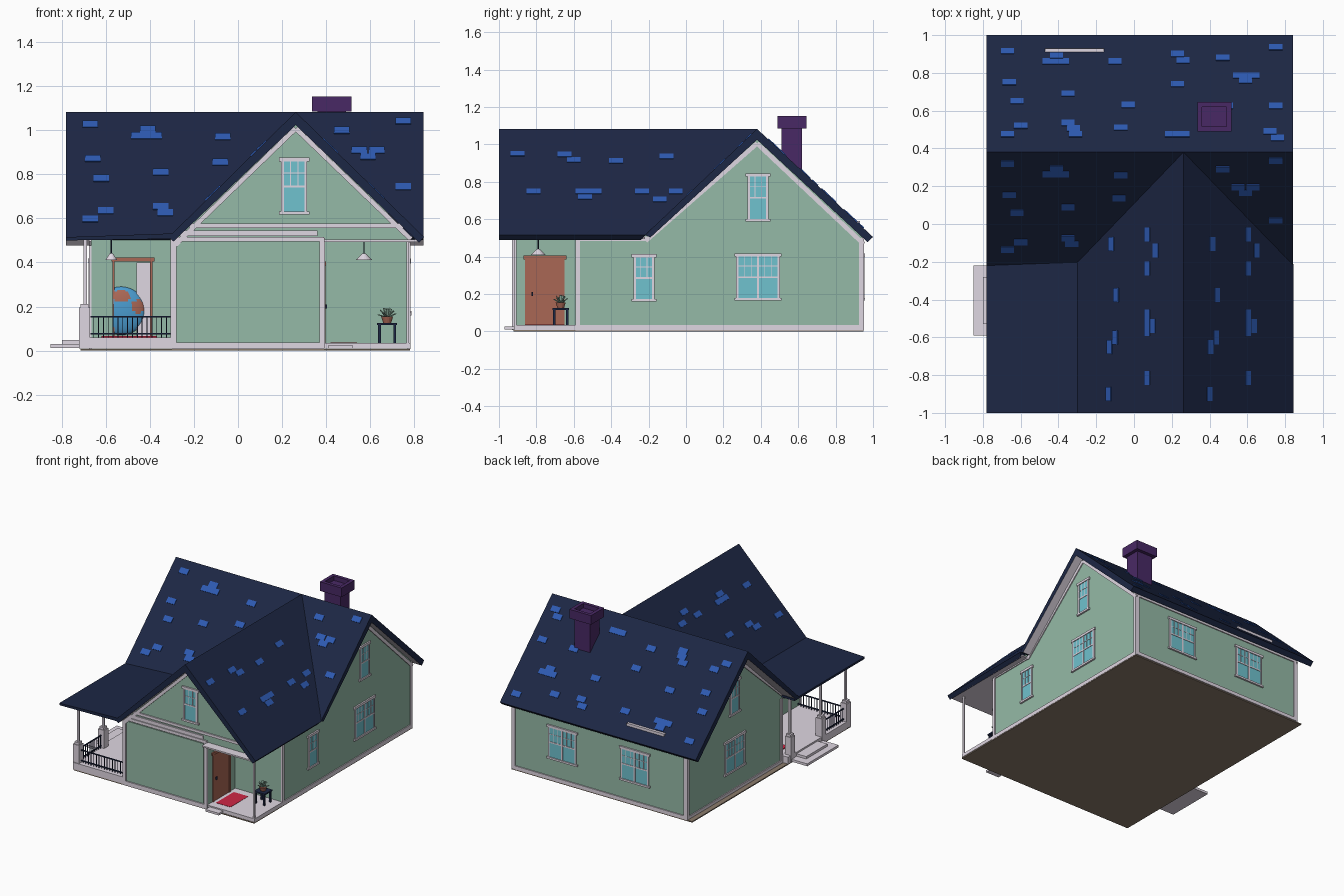
import bpy, bmesh, math
from mathutils import Matrix, Vector

if "Cube" in bpy.data.objects:
    bpy.data.objects.remove(bpy.data.objects["Cube"])

COL = {'wall_green': (.3, .49, .385), 'trim_lilac': (.74, .68, .76), 'roof_navy': (.012, .02, .058),
       'shingle_blue': (.026, .1, .44), 'chimney_purple': (.066, .022, .13), 'door_brown': (.4, .135, .09),
       'mat_red': (.62, .02, .06), 'glass_teal': (.16, .54, .62), 'base_brown': (.26, .2, .15),
       'ocean_blue': (.07, .33, .62)}
MATS = {}
for k, c in COL.items():
    MATS[k] = bpy.data.materials.new(k)
    MATS[k].diffuse_color = (*c, 1)
G, W, N, B, P, D, R, T, U, O = COL

def finish(name, bm, mats):
    bmesh.ops.recalc_face_normals(bm, faces=bm.faces)
    if mats == [N]:
        # roofs have a pale underside
        mats = [N, W]
        for f in bm.faces:
            f.material_index = int(f.normal.z < -.3 and f.calc_area() > .3)
    me = bpy.data.meshes.new(name)
    bm.to_mesh(me)
    bm.free()
    for m in mats:
        me.materials.append(MATS[m])
    ob = bpy.data.objects.new(name, me)
    bpy.context.collection.objects.link(ob)
    return ob

def box(x0, x1, y0, y1, z0, z1):
    return (Matrix.Translation(((x0 + x1) / 2, (y0 + y1) / 2, (z0 + z1) / 2))
            @ Matrix.Diagonal((x1 - x0, y1 - y0, z1 - z0, 1)))

def beam(a, b, w, t, n):
    # box from a to b, width w in the plane, thickness t along n
    a, b, n = Vector(a), Vector(b), Vector(n)
    d = b - a
    s = n.cross(d).normalized() * w
    m = Matrix((d, s, n * t)).transposed().to_4x4()
    m.translation = (a + b) / 2
    return m

def boxes(name, items, M=Matrix()):
    # items: (matrix, colour)
    bm = bmesh.new()
    mats = list(dict.fromkeys(c for _, c in items))
    for m, c in items:
        r = bmesh.ops.create_cube(bm, size=1, matrix=M @ m)
        for f in {f for v in r['verts'] for f in v.link_faces}:
            f.material_index = mats.index(c)
    return finish(name, bm, mats)

def prism(name, pts, axis, a, b, col):
    # profile pushed along x or y; b may depend on the height
    bm = bmesh.new()
    fb = b if callable(b) else (lambda v: b)
    put = (lambda t, u, v: (t, u, v)) if axis == 'x' else (lambda t, u, v: (u, t, v))
    A = [bm.verts.new(put(a, u, v)) for u, v in pts]
    C = [bm.verts.new(put(fb(v), u, v)) for u, v in pts]
    bm.faces.new(A)
    bm.faces.new(C[::-1])
    for i in range(len(A)):
        j = (i + 1) % len(A)
        bm.faces.new((A[i], A[j], C[j], C[i]))
    return finish(name, bm, [col])

def cone(name, c, r1, r2, h, col, n=16):
    bm = bmesh.new()
    bmesh.ops.create_cone(bm, cap_ends=True, segments=n, radius1=r1, radius2=r2, depth=h,
                          matrix=Matrix.Translation(c))
    return finish(name, bm, [col])

# foundation and floors
boxes('base', [(box(-.67, .782, -.92, .95, .009, .035), W), (box(-.72, -.3, -.925, -.18, .009, .06), W)])
boxes('underside', [(box(-.715, .78, -.922, .948, 0, .008), U)])
boxes('side_steps', [(box(-.85, -.7, -.59, -.22, .012, .03), W), (box(-.8, -.7, -.53, -.28, .03, .048), W)])
boxes('front_step', [(box(.41, .52, -.97, -.9, .01, .026), W)])

# walls
prism('main_walls', [(.945, .01), (.945, .5), (.38, 1.04), (-.18, .51), (-.18, .01)], 'x', -.67, .775, G)
boxes('garage_walls', [(box(-.3, .39, -.92, -.1, .01, .52), G), (box(.3, .775, -.59, -.1, .01, .52), G)])
prism('gable_wall', [(-.3, .505), (.775, .505), (.775, .53), (.262, 1.04), (-.26, .53)], 'y', -.92, .3, G)

# roofs
K = .95
prism('main_roof', [(1, .505), (.38, 1.083), (-.22, .515), (-.19, .503), (.38, 1.025), (.97, .478)],
      'x', -.78, .842, N)
prism('front_gable_roof', [(-.315, .515), (.262, 1.083), (.845, .515), (.822, .49), (.262, 1.023), (-.293, .495)],
      'y', -1, lambda v: .38 - (1.08 - v) / K, N)
prism('porch_roof', [(-.78, .515), (-.29, .532), (-.29, .507), (-.78, .5)], 'y', -1, -.17, N)
boxes('entrance_ceiling', [(box(.39, .825, -.985, -.22, .493, .504), W)])
boxes('roof_vent', [(box(-.47, -.16, .91, .93, .56, .59), W)])

# blue shingles, given in top view positions
ang = math.atan(K)
def tile(x, y, z, rx, ry, sx, sy):
    return (Matrix.Translation((x, y, z)) @ Matrix.Rotation(rx, 4, 'X') @ Matrix.Rotation(ry, 4, 'Y')
            @ Matrix.Diagonal((sx, sy, .008, 1)), B)
back = [(-.67, .915), (-.41, .89), (-.45, .86), (-.38, .86), (-.1, .86), (.23, .9), (.26, .865), (.47, .88),
        (.75, .935), (-.66, .75), (-.62, .65), (-.35, .69), (-.03, .63), (.23, .74), (.56, .785), (.63, .785),
        (.59, .76), (.49, .625), (.75, .625), (-.6, .52), (-.67, .475), (-.35, .535), (-.32, .505), (-.31, .475),
        (-.07, .51), (.2, .475), (.26, .475), (.47, .52), (.72, .49), (.76, .455)]
front = [(-.67, .32), (-.41, .295), (-.45, .265), (-.38, .265), (-.07, .26), (-.08, .138), (-.66, .155), (-.62, .06),
         (-.35, .09), (-.6, -.095), (-.67, -.135), (-.35, -.075), (-.33, -.105), (.47, .29), (.55, .195), (.63, .195),
         (.59, .165), (.75, .335), (.75, .02)]
side = [(-.12, -.105), (.07, -.055), (.115, -.14), (.07, -.235), (-.095, -.375), (.07, -.49), (.1, -.54), (.07, -.555),
        (-.1, -.6), (-.13, -.65), (.07, -.815), (-.135, -.9)]
tiles = [tile(x, y, 1.084 - .932 * (y - .38), -ang, 0, .07, .042) for x, y in back]
tiles += [tile(x, y, 1.084 - .947 * (.38 - y), ang, 0, .07, .042) for x, y in front]
for x, y in side:
    for px, s in ((x, -1), (x + .534, 1)):
        tiles.append(tile(px, y, 1.084 - .98 * abs(px - .262), 0, s * ang, .038, .074))
boxes('shingles', tiles)

# chimney with open cap
boxes('chimney', [(box(.36, .49, .51, .62, .75, 1.12), P)]
      + [(box(.335, .36, .49, .645, 1.085, 1.153), P), (box(.49, .515, .49, .645, 1.085, 1.153), P),
         (box(.36, .49, .49, .515, 1.085, 1.153), P), (box(.36, .49, .62, .645, 1.085, 1.153), P)])

# side wall trim, both ends of the main house
for s, x, yf, nm in ((1, .776, -.59, 'right'), (-1, -.671, -.18, 'left')):
    n = (s, 0, 0)
    segs = [[(.38, 1.005), (.95, .467)], [(.38, 1.005), (-.215, .485)], [(.938, .03), (.938, .5)],
            [(yf + .01, .03), (yf + .01, .49)], [(.95, .018), (yf, .018)]]
    if s > 0:
        segs.append([(-.2, .496), (-.585, .496)])
    boxes(nm + '_wall_trim', [(beam((x, *a), (x, *b), .024, .012, n), W) for a, b in segs])
# back trim
boxes('back_trim', [(box(-.67, .775, .94, .953, .009, .035), W), (box(-.67, -.645, .94, .953, .009, .5), W),
                    (box(.75, .775, .94, .953, .009, .5), W), (box(-.67, .775, .94, .953, .475, .5), W)])
# front gable and garage trim
f = (0, -1, 0)
front_lines = [((.262, 1.008), (-.29, .475), .022), ((.262, 1.008), (.785, .505), .022), ((-.22, .567), (.77, .567), .02),
               ((-.28, .533), (.36, .533), .026), ((-.29, .505), (.39, .505), .022), ((-.293, .01), (-.293, .51), .026),
               ((.382, .01), (.382, .51), .026), ((-.3, .022), (.39, .022), .03)]
boxes('front_trim', [(beam((a[0], -.923, a[1]), (b[0], -.923, b[1]), w, .012, f), W) for a, b, w in front_lines])
boxes('garage_door', [(box(-.275, .362, -.926, -.91, .042, .488), G)])

# windows
def window(name, c, yaw, w, h, n=1):
    # local: x across, -y outward
    M = Matrix.Translation(c) @ Matrix.Rotation(yaw, 4, 'Z')
    b, hw, hh = .013, w / 2, h / 2
    it = [(box(-hw, hw, -.004, .006, -hh, hh), T)]
    for s in (-1, 1):
        it.append((box(s * hw - b / 2, s * hw + b / 2, -.008, .006, -hh, hh), W))
    it.append((box(-hw - .016, hw + .016, -.01, .006, hh - .01, hh + .008), W))
    it.append((box(-hw - .016, hw + .016, -.012, .006, -hh - .005, -hh + .009), W))
    it.append((box(-hw, hw, -.007, .004, -.005, .005), W))
    for i in range(1, 3 * n):
        x, main = -hw + w * i / (3 * n), i % 3 == 0
        t = .006 if main else .002
        it.append((box(x - t, x + t, -.007 if main else -.006, .004, -hh if main else 0, hh), W))
    it.append((box(-hw, hw, -.006, .004, hh * .5 - .002, hh * .5 + .002), W))
    boxes(name, it, M)
q = math.pi / 2
window('front_gable_window', (.255, -.922, .745), 0, .105, .245)
window('right_small_window', (.776, -.225, .285), q, .1, .24)
for x, yaw, nm in ((.776, q, 'right'), (-.671, -q, 'left')):
    window(nm + '_upper_window', (x, .385, .715), yaw, .1, .245)
    window(nm + '_lower_window', (x, .385, .29), yaw, .22, .24, 2)
window('back_window_a', (.36, .946, .29), 2 * q, .22, .24, 2)
window('back_window_b', (-.24, .946, .29), 2 * q, .22, .24, 2)

# side entrance door and mat
boxes('side_door', [(box(.385, .393, -.84, -.67, .035, .385), D), (box(.385, .397, -.86, -.84, .035, .39), D),
                    (box(.385, .397, -.67, -.65, .035, .39), D), (box(.385, .4, -.87, -.64, .385, .405), D),
                    (box(.39, .403, -.825, -.818, .19, .21), N)])
boxes('side_mat', [(box(.42, .54, -.86, -.65, .033, .037), R)])
# porch door, its frame and mat
boxes('porch_door', [(box(-.46, -.4, -.19, -.17, .06, .4), W),
                     (box(-.57, -.56, -.2, -.17, .06, .41), D), (box(-.4, -.388, -.2, -.17, .06, .41), D),
                     (box(-.575, -.38, -.205, -.17, .405, .422), D)])
boxes('porch_mat', [(box(-.62, -.37, -.32, -.2, .059, .066), R)])

# globe with land patches, cut off by the door frame
bm = bmesh.new()
bmesh.ops.create_uvsphere(bm, u_segments=40, v_segments=24, radius=1,
                          matrix=Matrix.Translation((-.53, -.18, .18)) @ Matrix.Diagonal((.11, .03, .11, 1)))
bmesh.ops.bisect_plane(bm, geom=bm.verts[:] + bm.edges[:] + bm.faces[:], plane_co=(-.566, 0, 0), plane_no=(-1, 0, 0),
                       clear_outer=True)
for fc in bm.faces:
    c = fc.calc_center_median()
    fc.smooth = True
    # land: one patch high on the globe, one on its right flank
    fc.material_index = int(math.hypot(c.x + .53, (c.z - .245) * 1.4) < .04 or math.hypot(c.x + .455, c.z - .2) < .03)
finish('globe', bm, [O, D])

# porch posts and railings
for y in (-.895, -.6, -.235):
    boxes('porch_post', [(box(-.722, -.672, y - .025, y + .025, .01, .195), W),
                         (box(-.715, -.678, y - .02, y + .02, .195, .212), W),
                         (box(-.702, -.686, y - .008, y + .008, .21, .505), W)])
boxes('corner_post', [(box(.765, .777, -.917, -.905, .03, .5), W)])
rail = [(box(-.67, -.3, -.9, -.892, z, z + .007), N) for z in (.072, .15)]
rail += [(box(-.699, -.691, -.88, -.61, z, z + .007), N) for z in (.072, .15)]
rail += [(box(x - .002, x + .002, -.898, -.894, .06, .155), N) for x in [-.655 + .022 * i for i in range(16)]]
rail += [(box(-.697, -.693, y - .002, y + .002, .06, .155), N) for y in [-.855 + .022 * i for i in range(11)]]
boxes('railings', rail)

# hanging lamps
for x, y, r in ((.572, -.79, .038), (-.575, -.55, .028)):
    cone('lamp_shade', (x, y, .425), r, .008, .03, W)
    cone('lamp_cord', (x, y, .47), .003, .003, .07, N, 8)

# table with potted plant
tx, ty = .677, -.67
boxes('plant_table', [(box(tx - .045, tx + .045, ty - .045, ty + .045, .115, .126), N)]
      + [(box(tx + i * .035 - .006, tx + i * .035 + .006, ty + j * .035 - .006, ty + j * .035 + .006, .034, .118), N)
         for i in (-1, 1) for j in (-1, 1)])
cone('plant_pot', (tx, ty, .14), .018, .027, .028, D)
leaves = []
for i in range(10):
    a, tilt = i * 2.4, .3 + .11 * i
    leaves.append((Matrix.Translation((tx, ty, .15)) @ Matrix.Rotation(a, 4, 'Z') @ Matrix.Rotation(tilt, 4, 'Y')
                   @ box(-.002, .002, -.006, .006, 0, .046), G))
boxes('plant_leaves', leaves)

for m in bpy.data.materials:
    if m.users and not m.is_grease_pencil:
        m.use_nodes = True
        m.node_tree.nodes["Principled BSDF"].inputs["Base Color"].default_value = m.diffuse_color
